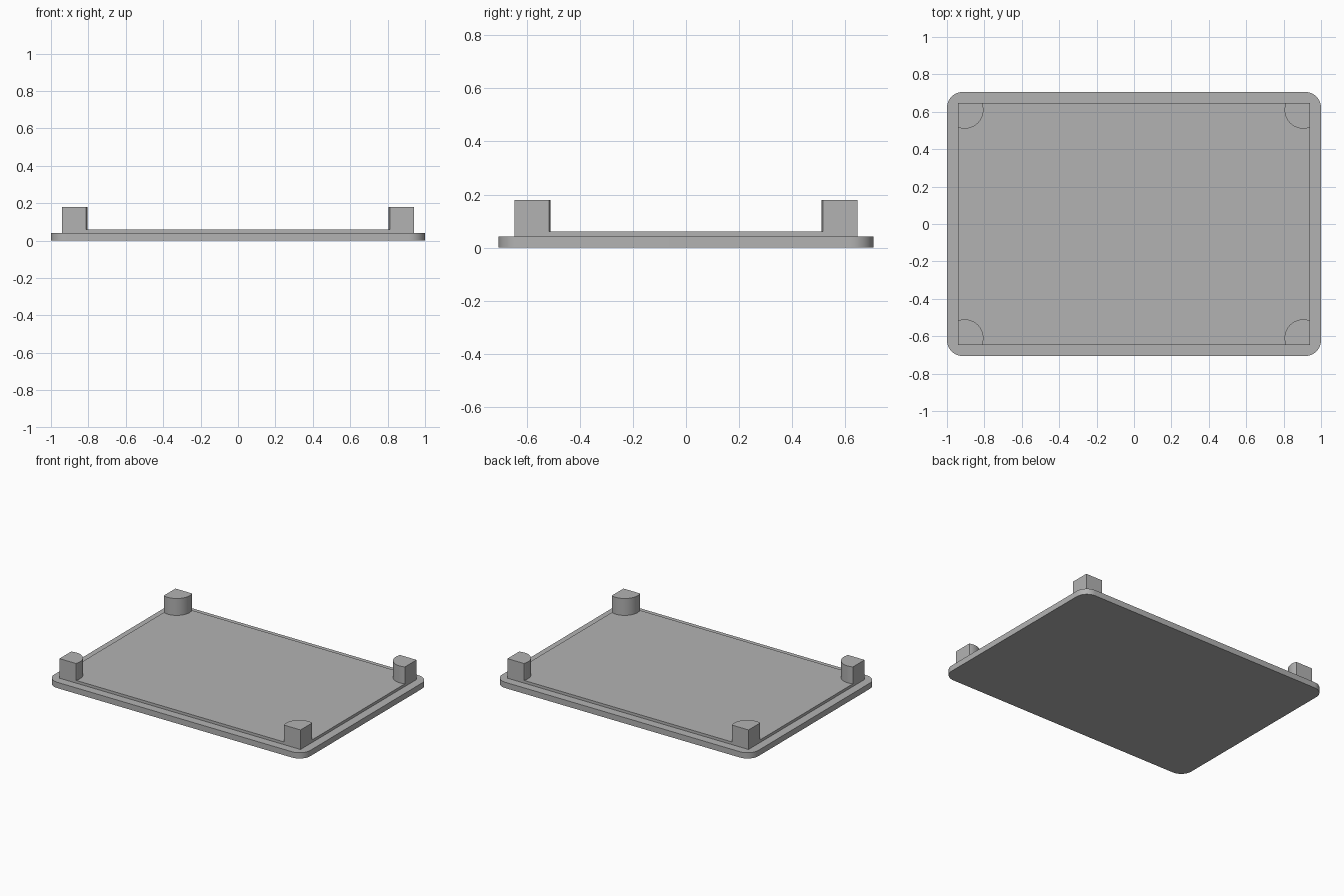
import bpy
import bmesh
from math import acos, asin, cos, sin, pi

cube = bpy.data.objects.get("Cube")
if cube:
    bpy.data.objects.remove(cube, do_unlink=True)

HALF_X, HALF_Y, CORNER = 1.0, 0.706, 0.085
PANEL_X, PANEL_Y = 0.941, 0.647
RIM_TOP, PANEL_TOP, POST_TOP = 0.041, 0.06, 0.179
POST_X, POST_Y, POST_R = 0.905, 0.61, 0.1

grey = bpy.data.materials.new("plain grey")
grey.use_nodes = True
colour = (0.45, 0.45, 0.45, 1)
grey.diffuse_color = colour
grey.node_tree.nodes["Principled BSDF"].inputs["Base Color"].default_value = colour


def arc(cx, cy, r, start, end, steps):
    angles = [start + (end - start) * i / steps for i in range(steps + 1)]
    return [(cx + r * cos(a), cy + r * sin(a)) for a in angles]


def extrude_outline(name, outline, bottom, top):
    bm = bmesh.new()
    face = bm.faces.new([bm.verts.new((x, y, bottom)) for x, y in outline])
    result = bmesh.ops.extrude_face_region(bm, geom=[face], use_keep_orig=True)
    verts = [v for v in result["geom"] if isinstance(v, bmesh.types.BMVert)]
    bmesh.ops.translate(bm, verts=verts, vec=(0, 0, top - bottom))
    bmesh.ops.recalc_face_normals(bm, faces=bm.faces)
    mesh = bpy.data.meshes.new(name)
    bm.to_mesh(mesh)
    bm.free()
    mesh.materials.append(grey)
    obj = bpy.data.objects.new(name, mesh)
    bpy.context.collection.objects.link(obj)
    bpy.ops.object.select_all(action="DESELECT")
    obj.select_set(True)
    bpy.context.view_layer.objects.active = obj
    bpy.ops.object.shade_smooth_by_angle()
    return obj


# Base plate with rounded corners
plate = []
for i, (sx, sy) in enumerate([(1, 1), (-1, 1), (-1, -1), (1, -1)]):
    plate += arc(sx * (HALF_X - CORNER), sy * (HALF_Y - CORNER), CORNER,
                 i * pi / 2, (i + 1) * pi / 2, 12)
extrude_outline("base_plate", plate, 0, RIM_TOP)

# Raised inner panel
panel = [(-PANEL_X, -PANEL_Y), (PANEL_X, -PANEL_Y),
         (PANEL_X, PANEL_Y), (-PANEL_X, PANEL_Y)]
extrude_outline("raised_panel", panel, RIM_TOP, PANEL_TOP)

# Corner posts: round pegs trimmed flush with the panel sides
start = -acos((PANEL_X - POST_X) / POST_R)
end = -pi - asin((PANEL_Y - POST_Y) / POST_R)
post = arc(POST_X, POST_Y, POST_R, start, end, 28) + [(PANEL_X, PANEL_Y)]
for side, sx in (("left", 1), ("right", -1)):
    for depth, sy in (("back", 1), ("front", -1)):
        extrude_outline(f"{depth}_{side}_post",
                        [(sx * x, sy * y) for x, y in post],
                        PANEL_TOP, POST_TOP)
